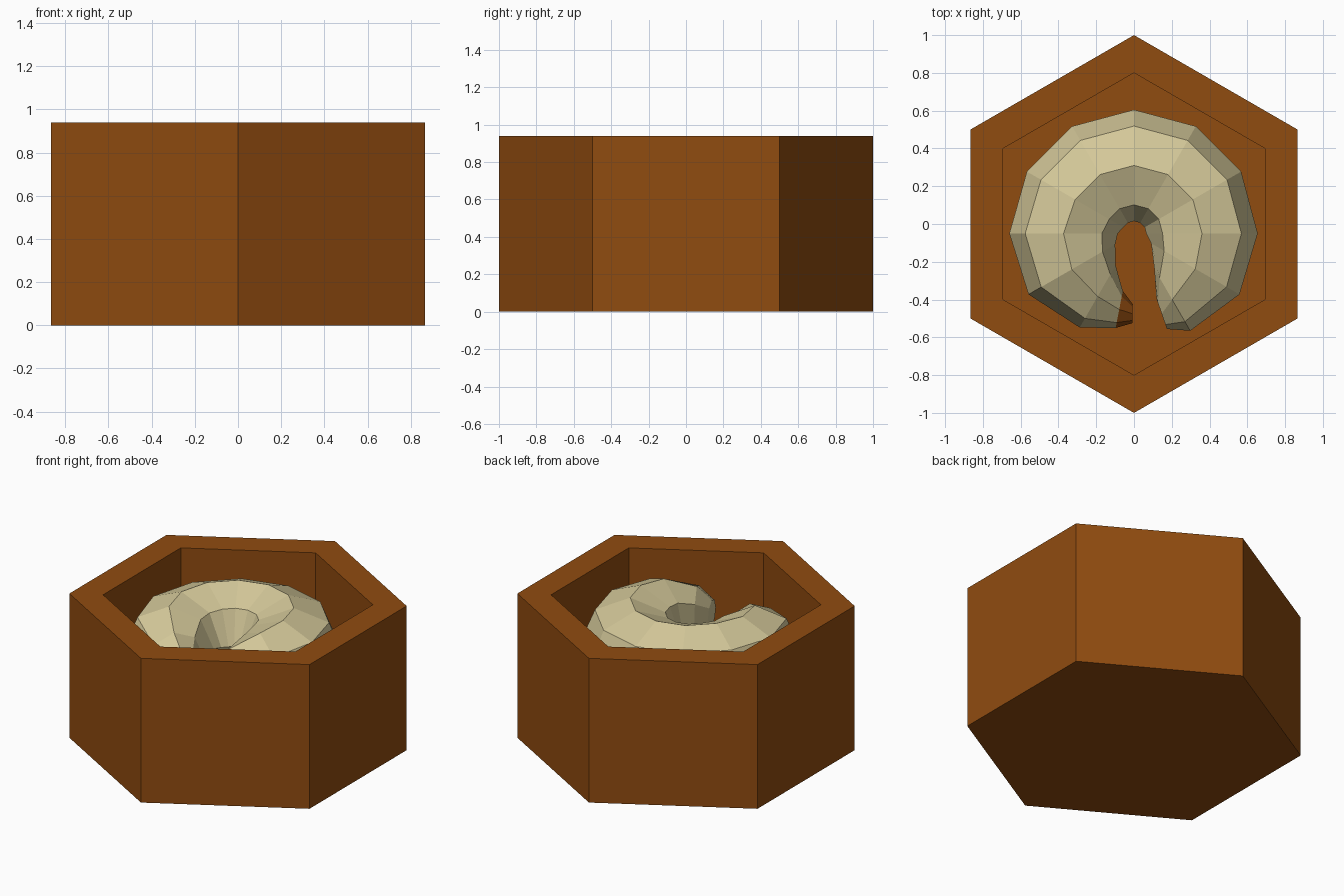
import bpy, bmesh, math

if "Cube" in bpy.data.objects:
    bpy.data.objects.remove(bpy.data.objects["Cube"])


def material(name, rgb):
    m = bpy.data.materials.new(name)
    m.diffuse_color = (*rgb, 1)
    m.use_nodes = True
    m.node_tree.nodes["Principled BSDF"].inputs["Base Color"].default_value = m.diffuse_color
    return m


WAX = material("brown wax", (0.28, 0.072, 0.005))
CREAM = material("cream", (0.66, 0.58, 0.32))


def finish(name, bm, mats):
    bmesh.ops.recalc_face_normals(bm, faces=bm.faces)
    me = bpy.data.meshes.new(name)
    bm.to_mesh(me)
    bm.free()
    for m in mats:
        me.materials.append(m)
    ob = bpy.data.objects.new(name, me)
    bpy.context.collection.objects.link(ob)
    return ob


def bridge(bm, a, b):
    n = len(a)
    return [bm.faces.new((a[i], a[(i + 1) % n], b[(i + 1) % n], b[i])) for i in range(n)]


# Six-sided open cell: outer wall, rim, inner wall and floor
HEIGHT, FLOOR = 0.94, 0.25
bm = bmesh.new()
rings = []
for r, z in [(1, 0), (1, HEIGHT), (0.8, HEIGHT), (0.8, FLOOR)]:
    rings.append([bm.verts.new((r * math.cos(math.radians(30 + 60 * k)),
                                r * math.sin(math.radians(30 + 60 * k)), z)) for k in range(6)])
for a, b in zip(rings, rings[1:]):
    bridge(bm, a, b)
bm.faces.new(rings[0])
bm.faces.new(rings[-1])
finish("hexagonal_cell", bm, [WAX])

# Curled grub: octagonal sections (angle, distance from curl centre, radius, height)
SECTIONS = [(-71, 0.45, 0.085, 0.63), (-60, 0.405, 0.19, 0.63), (-30, 0.375, 0.27, 0.63)]
SECTIONS += [(a, 0.36, 0.295, 0.625) for a in range(0, 151, 30)]
SECTIONS += [(180, 0.373, 0.287, 0.625), (210, 0.38, 0.265, 0.635),
             (240, 0.385, 0.19, 0.63), (259, 0.41, 0.10, 0.62), (269, 0.425, 0.05, 0.62)]
bm = bmesh.new()
rings = []
for ang, dist, rad, zc in SECTIONS:
    t = math.radians(ang)
    ring = []
    for k in range(8):
        p = math.radians(45 * k)
        R = dist + rad * math.cos(p)
        ring.append(bm.verts.new((R * math.cos(t), R * math.sin(t) - 0.05,
                                  zc + rad * math.sin(p))))
    rings.append(ring)
for a, b in zip(rings, rings[1:]):
    last = bridge(bm, a, b)
bm.faces.new(rings[0])
# Brown head at the thin end
for f in last + [bm.faces.new(rings[-1])]:
    f.material_index = 1
finish("curled_grub", bm, [CREAM, WAX])
